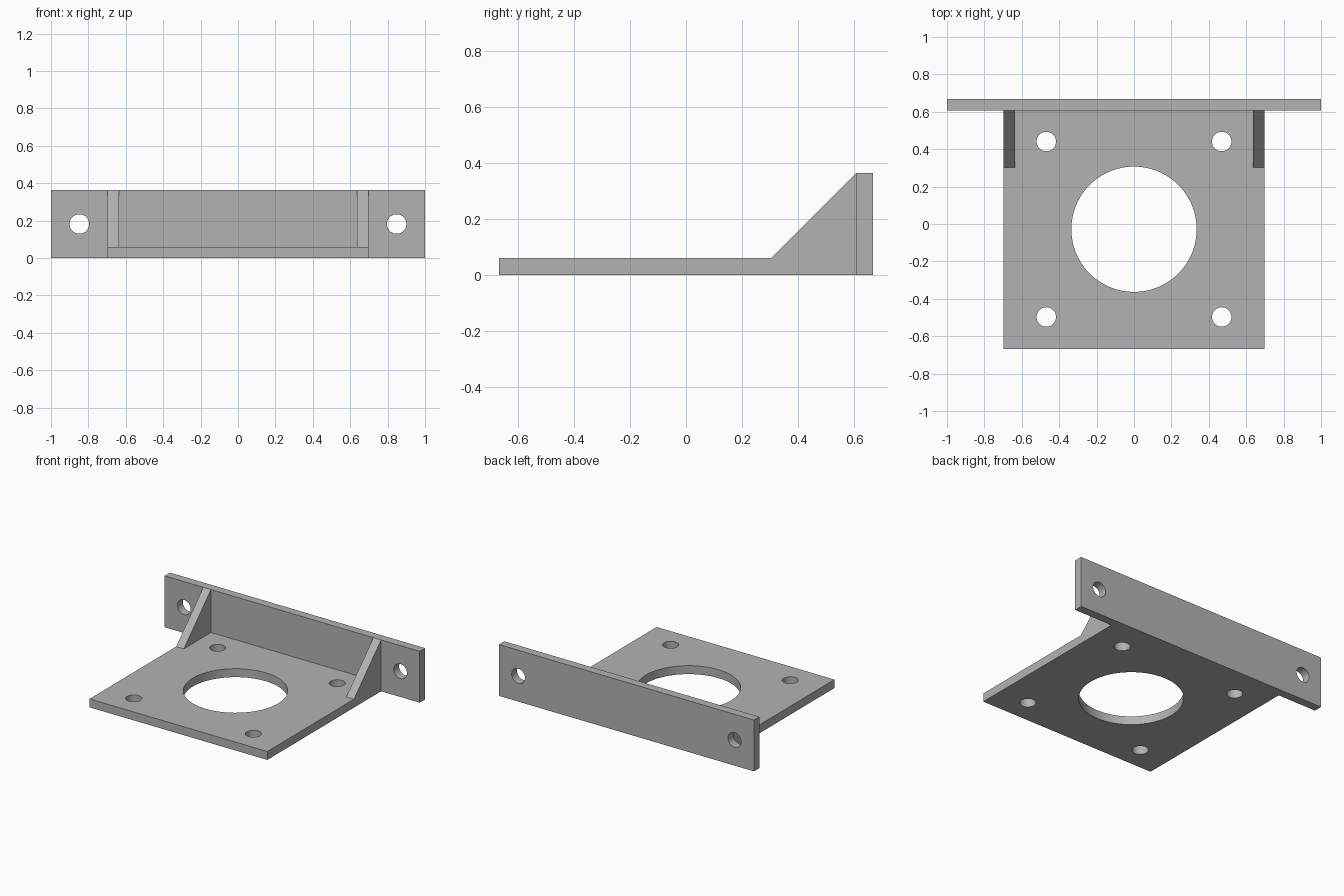
import bpy, bmesh, math
from mathutils import Matrix, Vector

default = bpy.data.objects.get("Cube")
if default:
    bpy.data.objects.remove(default, do_unlink=True)

T = 0.06          # sheet thickness
BACK = 0.667      # rear extent
HALF = 0.697      # half width of the base
TOP = 0.364       # height of the back flange
BOLT = 0.052      # bolt hole radius

grey = bpy.data.materials.new("plain grey")
grey.use_nodes = True
colour = (0.45, 0.45, 0.45, 1)
grey.diffuse_color = colour
grey.node_tree.nodes["Principled BSDF"].inputs["Base Color"].default_value = colour


def prism(name, profile, depth):
    """Extrude a closed 3D outline along a vector."""
    bm = bmesh.new()
    face = bm.faces.new([bm.verts.new(p) for p in profile])
    out = bmesh.ops.extrude_face_region(bm, geom=[face])
    moved = [v for v in out["geom"] if isinstance(v, bmesh.types.BMVert)]
    bmesh.ops.translate(bm, verts=moved, vec=Vector(depth))
    bmesh.ops.recalc_face_normals(bm, faces=bm.faces)
    mesh = bpy.data.meshes.new(name)
    bm.to_mesh(mesh)
    bm.free()
    mesh.materials.append(grey)
    obj = bpy.data.objects.new(name, mesh)
    bpy.context.collection.objects.link(obj)
    return obj


def drill(obj, holes, axis):
    """Cut round holes, each (centre, radius), straight through a plate."""
    bm = bmesh.new()
    turn = Matrix.Rotation(math.pi / 2, 4, "X") if axis == "Y" else Matrix()
    for centre, radius in holes:
        bmesh.ops.create_cone(bm, cap_ends=True, segments=96 if radius > 0.1 else 48,
                              radius1=radius, radius2=radius, depth=T * 3,
                              matrix=Matrix.Translation(centre) @ turn)
    mesh = bpy.data.meshes.new(obj.name + "_cutter")
    bm.to_mesh(mesh)
    bm.free()
    mesh.materials.append(grey)
    cutter = bpy.data.objects.new(mesh.name, mesh)
    cutter.hide_render = True
    bpy.context.collection.objects.link(cutter)
    mod = obj.modifiers.new("holes", "BOOLEAN")
    mod.operation, mod.solver, mod.object = "DIFFERENCE", "EXACT", cutter
    bpy.ops.object.select_all(action="DESELECT")
    bpy.context.view_layer.objects.active = obj
    obj.select_set(True)
    bpy.ops.object.modifier_apply(modifier=mod.name)
    bpy.data.objects.remove(cutter, do_unlink=True)
    bpy.ops.object.shade_smooth_by_angle(angle=math.radians(30))


# Base plate with a large centre opening and four bolt holes
front, joint = -BACK, BACK - T
base = prism("base_plate", [(-HALF, front, 0), (HALF, front, 0),
                            (HALF, joint, 0), (-HALF, joint, 0)], (0, 0, T))
bolts = [((x, y, T / 2), BOLT) for x in (-0.469, 0.469) for y in (-0.497, 0.441)]
drill(base, bolts + [((0, -0.028, T / 2), 0.335)], "Z")

# Upright back flange with a mounting hole at each end
flange = prism("back_flange", [(-1, joint, 0), (1, joint, 0),
                               (1, joint, TOP), (-1, joint, TOP)], (0, T, 0))
drill(flange, [((x, joint + T / 2, TOP / 2), BOLT) for x in (-0.848, 0.848)], "Y")

# Triangular gussets bracing the flange
for side, sign in (("left", 1), ("right", -1)):
    x = sign * HALF
    prism(side + "_gusset", [(x, joint - TOP + T, T), (x, joint, T), (x, joint, TOP)],
          (-sign * T, 0, 0))
